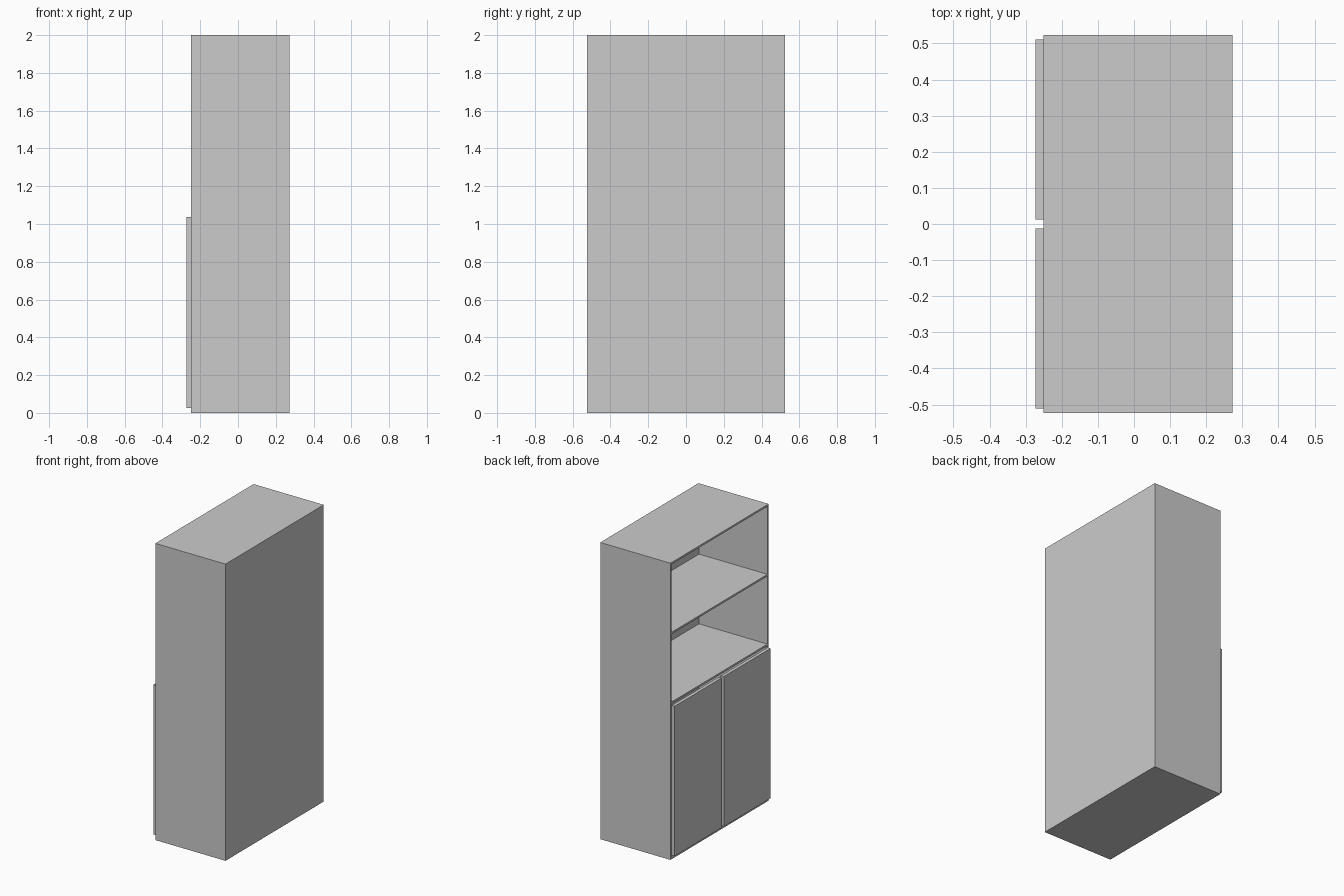
import bpy

if "Cube" in bpy.data.objects:
    bpy.data.objects.remove(bpy.data.objects["Cube"])


def box(name, x, y, z):
    """Box spanning the given (min, max) range on each axis."""
    bpy.ops.mesh.primitive_cube_add(size=1, location=[(a + b) / 2 for a, b in (x, y, z)])
    ob = bpy.context.object
    ob.name = name
    ob.scale = [b - a for a, b in (x, y, z)]
    bpy.ops.object.transform_apply(location=False, rotation=False, scale=True)
    return ob


T = 0.0125              # panel thickness
F, B = -0.25, 0.273     # open face and back of the carcass
W, H = 0.523, 2.0       # half width, height

# Carcass: back, then full-depth top and bottom between the sides
box("back_panel", (B - T, B), (-W, W), (0, H))
for name, top in (("bottom_panel", T), ("lower_shelf", 1.06),
                  ("upper_shelf", 1.53), ("top_panel", H)):
    box(name, (F, B - T), (-W + T, W - T), (top - T, top))

# Side panels and overlay doors, mirrored about y = 0
for side, s in (("left", 1), ("right", -1)):
    box(side + "_side_panel", (F, B - T), sorted((s * (W - T), s * W)), (0, H))
    box(side + "_door", (-0.273, F), sorted((s * 0.0125, s * 0.5105)), (0.027, 1.037))
